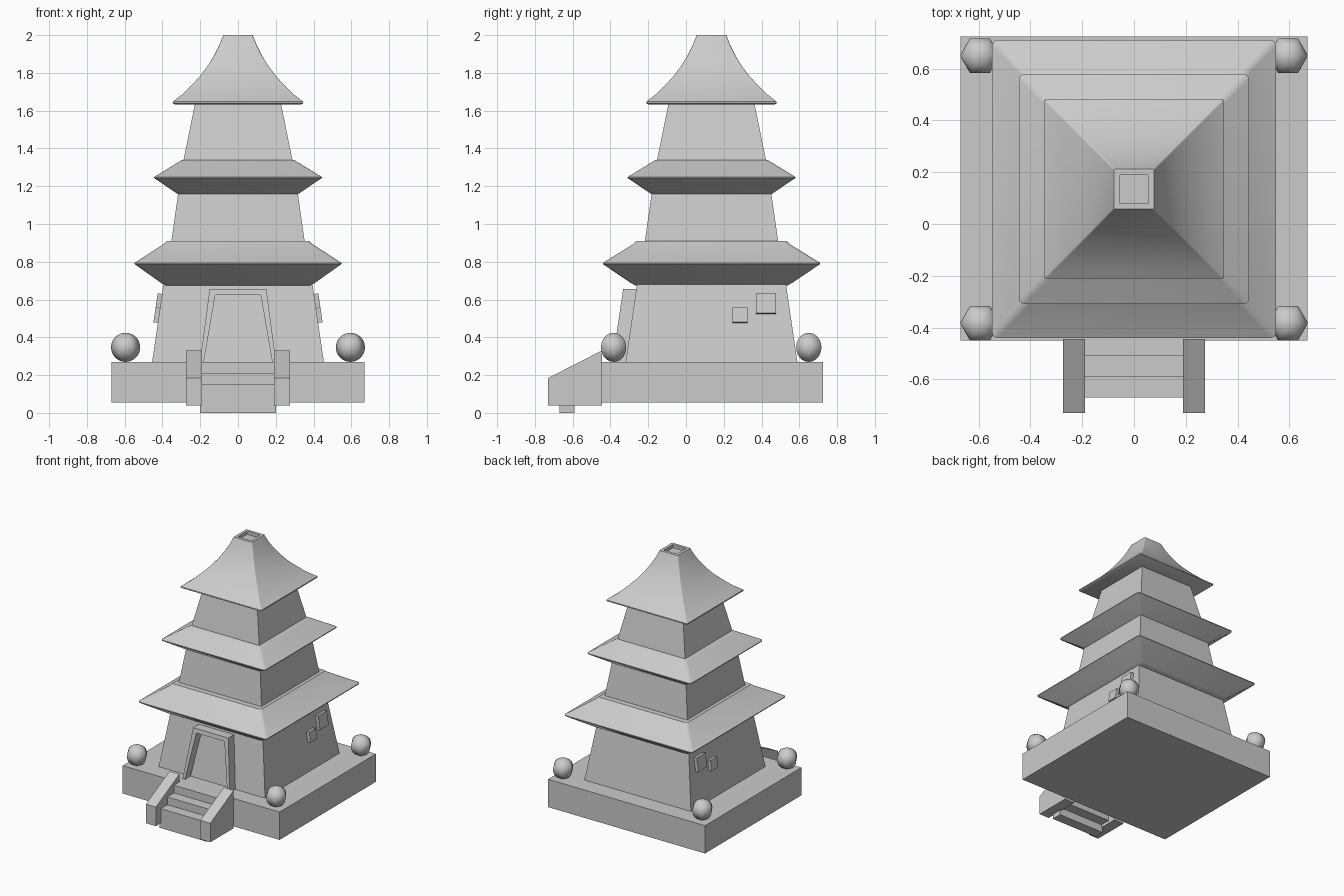
import bpy, bmesh, math
from mathutils import Matrix

if "Cube" in bpy.data.objects:
    bpy.data.objects.remove(bpy.data.objects["Cube"])

stone = bpy.data.materials.new("grey stone")
stone.use_nodes = True
GREY = (0.6, 0.6, 0.6, 1)
stone.diffuse_color = GREY
stone.node_tree.nodes["Principled BSDF"].inputs["Base Color"].default_value = GREY

CY = 0.135  # tower axis


def finish(name, bm, smooth=False):
    bmesh.ops.recalc_face_normals(bm, faces=bm.faces)
    mesh = bpy.data.meshes.new(name)
    bm.to_mesh(mesh)
    bm.free()
    mesh.materials.append(stone)
    ob = bpy.data.objects.new(name, mesh)
    bpy.context.collection.objects.link(ob)
    if smooth:
        bpy.ops.object.select_all(action="DESELECT")
        ob.select_set(True)
        bpy.context.view_layer.objects.active = ob
        bpy.ops.object.shade_smooth_by_angle(angle=math.radians(30))
    return ob


def square_ring(half, z, radius, stretch):
    """Rounded square outline; a zero radius gives sharp corners."""
    if radius == 0:
        return [(sx * half, CY + sy * half * stretch, z)
                for sx, sy in ((1, 1), (-1, 1), (-1, -1), (1, -1))]
    pts, steps = [], 4
    for corner in range(4):
        mid = math.radians(45 + 90 * corner)
        cx = math.copysign(half - radius, math.cos(mid))
        cy = math.copysign(half - radius, math.sin(mid))
        for i in range(steps + 1):
            a = math.radians(90 * corner + 90 * i / steps)
            pts.append((cx + radius * math.cos(a),
                        CY + (cy + radius * math.sin(a)) * stretch, z))
    return pts


def loft(name, profile, radius=0, stretch=1.0, smooth=False):
    """Stack square outlines given as (half width, height)."""
    bm = bmesh.new()
    rings = [[bm.verts.new(p) for p in square_ring(h, z, radius, stretch)]
             for h, z in profile]
    for low, high in zip(rings, rings[1:]):
        n = len(low)
        for i in range(n):
            j = (i + 1) % n
            bm.faces.new((low[i], low[j], high[j], high[i]))
    bm.faces.new(rings[0])
    bm.faces.new(rings[-1])
    return finish(name, bm, smooth)


def box(name, x0, x1, y0, y1, z0, z1):
    bm = bmesh.new()
    bmesh.ops.create_cube(bm, size=1, matrix=Matrix.LocRotScale(
        ((x0 + x1) / 2, (y0 + y1) / 2, (z0 + z1) / 2), None,
        (x1 - x0, y1 - y0, z1 - z0)))
    return finish(name, bm)


def prism(name, front, back):
    """Solid between two matching outlines."""
    bm = bmesh.new()
    a = [bm.verts.new(p) for p in front]
    b = [bm.verts.new(p) for p in back]
    n = len(a)
    for i in range(n):
        bm.faces.new((a[i], a[(i + 1) % n], b[(i + 1) % n], b[i]))
    bm.faces.new(a)
    bm.faces.new(b)
    return finish(name, bm)


# Platform
box("platform", -0.67, 0.67, -0.45, 0.725, 0.055, 0.27)

# Tapering storeys
loft("lower_storey", [(0.456, 0.26), (0.393, 0.69)])
loft("middle_storey", [(0.354, 0.90), (0.317, 1.16)])
loft("upper_storey", [(0.29, 1.33), (0.225, 1.65)])

# Flared eaves and top roof with a sunken cap
loft("lower_roof", [(0.385, 0.675), (0.41, 0.69), (0.548, 0.788), (0.548, 0.794),
                    (0.395, 0.893), (0.378, 0.91)], 0.02, 1.05, True)
loft("middle_roof", [(0.3, 1.15), (0.325, 1.163), (0.444, 1.243), (0.444, 1.249),
                     (0.315, 1.328), (0.295, 1.34)], 0.02, 1, True)
loft("top_roof", [(0.335, 1.633), (0.346, 1.64), (0.345, 1.648), (0.29, 1.69),
                  (0.24, 1.74), (0.195, 1.79), (0.155, 1.845), (0.125, 1.895),
                  (0.1, 1.945), (0.078, 2.0), (0.056, 2.0), (0.056, 1.975)],
     0.006, 1, True)

# Corner orbs
for sx, side in ((1, "left"), (-1, "right")):
    for y, end in ((-0.383, "front"), (0.65, "back")):
        bm = bmesh.new()
        bmesh.ops.create_uvsphere(
            bm, u_segments=6, v_segments=18, radius=0.077,
            matrix=Matrix.Translation((sx * 0.595, y, 0.347))
            @ Matrix.Rotation(math.pi / 2, 4, "Z"))
        bmesh.ops.remove_doubles(bm, verts=bm.verts, dist=1e-5)
        orb = finish(f"{end}_{side}_orb", bm)
        orb.data.shade_smooth()

# Stairs with sloped side walls
for i in range(3):
    y = -0.67 + 0.08 * i
    box(f"step_{i + 1}", -0.2, 0.2, y, y + 0.08, 0.06 * i, 0.15 + 0.06 * i)
rail = [(-0.73, 0.038), (-0.445, 0.038), (-0.445, 0.33), (-0.73, 0.185)]
for sx, side in ((1, "left"), (-1, "right")):
    prism(f"{side}_stair_wall", [(sx * 0.19, y, z) for y, z in rail],
          [(sx * 0.275, y, z) for y, z in rail])

# Leaning door frame, open in the middle so the wall forms the door
frame = [(-0.202, 0.265), (-0.15, 0.657), (0.15, 0.657), (0.202, 0.265),
         (0.182, 0.265), (0.12, 0.625), (-0.12, 0.625), (-0.182, 0.265)]


def wall_y(z):
    return CY - 0.456 + (z - 0.26) * 0.147


prism("door_frame", [(x, wall_y(z) - 0.07, z) for x, z in frame],
      [(x, wall_y(z) + 0.01, z) for x, z in frame])

# Window plates leaning with the side walls
lean = math.atan(0.147)
for sx, side in ((1, "left"), (-1, "right")):
    for size, y, z in ((0.08, 0.286, 0.517), (0.106, 0.424, 0.578)):
        x = 0.456 - (z - 0.26) * 0.147 + 0.007
        bm = bmesh.new()
        bmesh.ops.create_cube(bm, size=1, matrix=Matrix.LocRotScale(
            (sx * x, y, z), Matrix.Rotation(-sx * lean, 3, "Y"),
            (0.034, size, size)))
        finish(f"{side}_window", bm)
